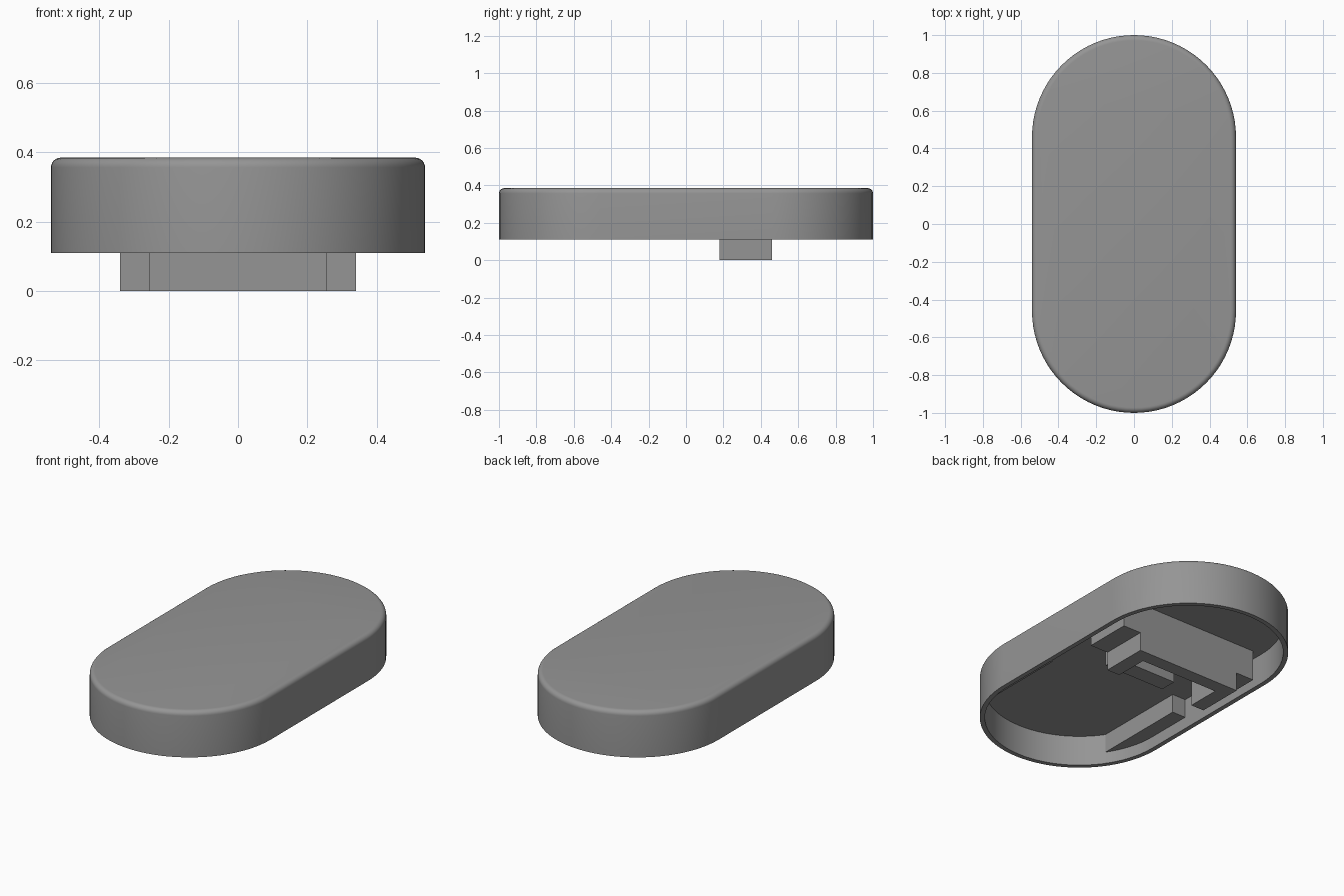
import bpy, bmesh, math

if "Cube" in bpy.data.objects:
    bpy.data.objects.remove(bpy.data.objects["Cube"])

grey = bpy.data.materials.new("mid grey")
grey.diffuse_color = (0.3, 0.3, 0.3, 1)
grey.use_nodes = True
grey.node_tree.nodes["Principled BSDF"].inputs["Base Color"].default_value = grey.diffuse_color

MID, R_OUT, R_IN = 0.46, 0.54, 0.513      # straight half length, outer and inner end radius
RIM, CEILING, TOP, ROUND = 0.11, 0.29, 0.385, 0.028


def finish(bm, name):
    bmesh.ops.recalc_face_normals(bm, faces=bm.faces)
    mesh = bpy.data.meshes.new(name)
    bm.to_mesh(mesh)
    bm.free()
    mesh.materials.append(grey)
    obj = bpy.data.objects.new(name, mesh)
    bpy.context.collection.objects.link(obj)
    return obj


def extrude(name, outline, z0, z1, mirrored=False):
    """Vertical prism from an xy outline, optionally repeated across x = 0."""
    bm = bmesh.new()
    for side in ((1, -1) if mirrored else (1,)):
        low = [bm.verts.new((side * x, y, z0)) for x, y in outline]
        high = [bm.verts.new((side * x, y, z1)) for x, y in outline]
        bm.faces.new(low)
        bm.faces.new(high)
        for i in range(len(outline)):
            j = (i + 1) % len(outline)
            bm.faces.new((low[i], low[j], high[j], high[i]))
    return finish(bm, name)


def rect(x0, x1, y0, y1):
    return [(x0, y0), (x1, y0), (x1, y1), (x0, y1)]


def stadium(r, n=40):
    """Pill outline with rounded ends on +y and -y."""
    pts = []
    for start, cy in ((0, MID), (math.pi, -MID)):
        for i in range(n + 1):
            a = start + math.pi * i / n
            pts.append((r * math.cos(a), cy + r * math.sin(a)))
    return pts


# Hollow cap: section from the ceiling, down the inner wall, round the rim and over the top edge
section = [(R_IN, CEILING), (R_IN, RIM), (R_OUT, RIM)]
for i in range(7):
    a = math.pi / 2 * i / 6
    section.append((R_OUT - ROUND + ROUND * math.cos(a), TOP - ROUND + ROUND * math.sin(a)))
bm = bmesh.new()
rings = [[bm.verts.new((x, y, z)) for x, y in stadium(r)] for r, z in section]
for a, b in zip(rings, rings[1:]):
    for i in range(len(a)):
        j = (i + 1) % len(a)
        bm.faces.new((a[i], a[j], b[j], b[i]))
bm.faces.new(rings[0])
bm.faces.new(rings[-1])
shell = finish(bm, "cap_shell")
bpy.context.view_layer.objects.active = shell
shell.select_set(True)
bpy.ops.object.shade_smooth_by_angle(angle=math.radians(35))

# U-shaped clip hanging below the rim
extrude("clip", [(-0.34, 0.18), (-0.255, 0.18), (-0.255, 0.38), (0.255, 0.38),
                 (0.255, 0.18), (0.34, 0.18), (0.34, 0.46), (-0.34, 0.46)], 0, CEILING)

# Shoulders on both sides of the clip
extrude("clip_shoulders", rect(0.34, 0.457, 0.18, 0.46), RIM, CEILING, True)

# Side rails that follow the inner wall into the rounded end
RAIL = 0.425
end = math.acos(RAIL / R_IN)
rail = [(RAIL, -0.18), (R_IN, -0.18)]
for i in range(13):
    a = end * i / 12
    rail.append((R_IN * math.cos(a), -MID - R_IN * math.sin(a)))
extrude("side_rails", rail, 0.18, CEILING, True)

# Cross bar under the ceiling, in front of the clip
extrude("cross_bar", rect(-0.2, 0.2, 0.0, 0.1), 0.16, CEILING)
